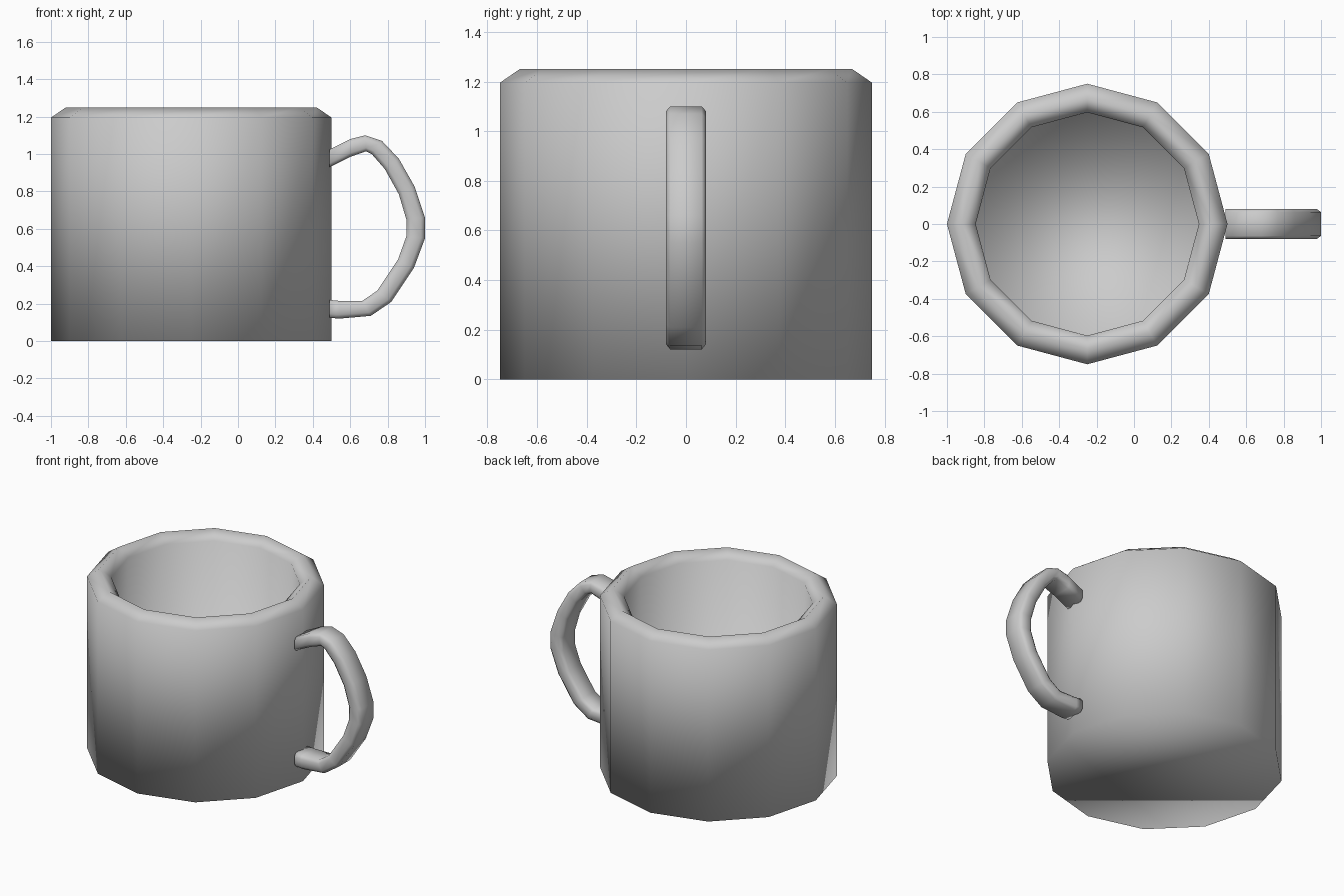
import bpy
from math import cos, sin, tau

if "Cube" in bpy.data.objects:
    bpy.data.objects.remove(bpy.data.objects["Cube"])


def make_object(name, rings, location=(0, 0, 0)):
    """Bridge equal-sized closed rings into a skin, cap both ends, shade smooth."""
    n = len(rings[0])
    verts = [p for ring in rings for p in ring]
    faces = [(r * n + i, r * n + (i + 1) % n, (r + 1) * n + (i + 1) % n, (r + 1) * n + i)
             for r in range(len(rings) - 1) for i in range(n)]
    faces.append(tuple(reversed(range(n))))
    faces.append(tuple(range(len(verts) - n, len(verts))))
    mesh = bpy.data.meshes.new(name)
    mesh.from_pydata(verts, [], faces)
    mesh.shade_smooth()
    obj = bpy.data.objects.new(name, mesh)
    obj.location = location
    bpy.context.collection.objects.link(obj)
    return obj


# Cup body: twelve-sided wall, peaked rim, inner wall and floor (radius, height)
SIDES = 12
cup_profile = [(0.75, 0), (0.75, 1.195), (0.67, 1.25), (0.597, 1.195), (0.595, 0.15)]
make_object("cup_body", [
    [(r * cos(tau * i / SIDES), r * sin(tau * i / SIDES), z) for i in range(SIDES)]
    for r, z in cup_profile], (-0.25, 0, 0))

# Handle: matching outer and inner outline points (x, z), top to bottom
outer = [(.49, 1.025), (.60, 1.08), (.68, 1.10), (.77, 1.07), (.86, .975), (.945, .825),
         (1.0, .66), (1.0, .55), (.94, .39), (.82, .21), (.71, .135), (.54, .12), (.49, .125)]
inner = [(.49, .93), (.60, .985), (.685, 1.015), (.715, 1.0), (.785, .92), (.86, .785),
         (.90, .65), (.90, .56), (.855, .435), (.745, .27), (.665, .215), (.54, .215), (.49, .22)]

# Cross-section with chamfered corners: (y, fraction from outer to inner outline)
section = [(-.063, 0), (.063, 0), (.08, .22), (.08, .78),
           (.063, 1), (-.063, 1), (-.08, .78), (-.08, .22)]
make_object("handle", [
    [(ox + (ix - ox) * t, y, oz + (iz - oz) * t) for y, t in section]
    for (ox, oz), (ix, iz) in zip(outer, inner)])
